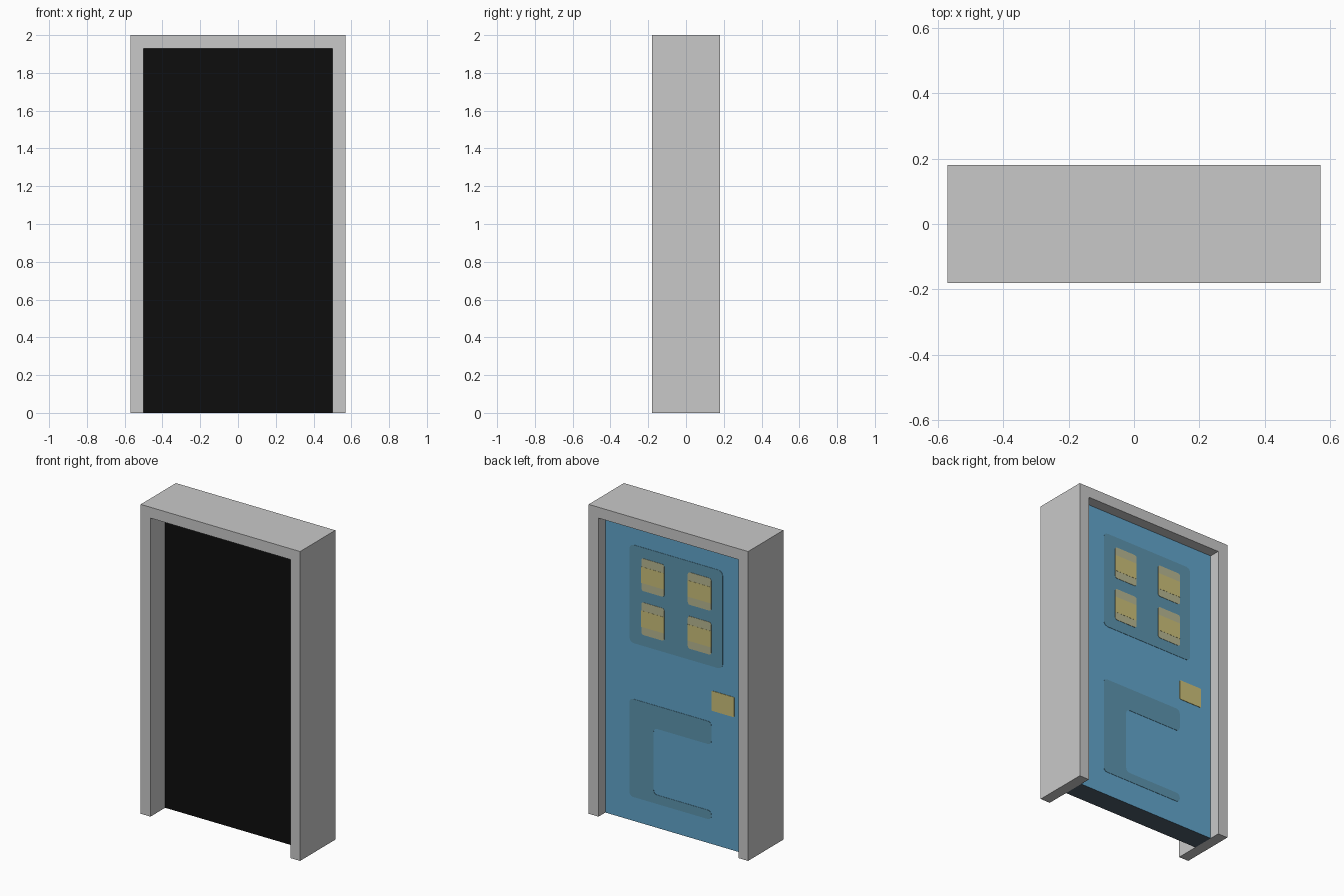
import bpy, bmesh, math

if "Cube" in bpy.data.objects:
    bpy.data.objects.remove(bpy.data.objects["Cube"])


def material(name, rgb):
    """Flat colour from 0-255 sRGB values."""
    lin = [((c / 255 + 0.055) / 1.055) ** 2.4 for c in rgb]
    m = bpy.data.materials.new(name)
    m.diffuse_color = (*lin, 1)
    m.use_nodes = True
    m.node_tree.nodes["Principled BSDF"].inputs["Base Color"].default_value = m.diffuse_color
    return m


GREY = material("frame grey", (201, 201, 201))
BLACK = material("dark front", (13, 13, 13))
BLUE = material("door blue", (98, 166, 204))
TEAL = material("panel teal", (92, 149, 175))
YELLOW = material("glass yellow", (204, 193, 122))
TAN = material("glass tan", (184, 184, 147))
SLATE = material("edge slate", (78, 93, 107))

DOOR_FRONT, DOOR_BACK = -0.03, 0.11


def slab(name, outline, y0, y1, *mats):
    """Extrude an x-z outline from y0 to y1."""
    bm = bmesh.new()
    face = bm.faces.new([bm.verts.new((x, y0, z)) for x, z in outline])
    ext = bmesh.ops.extrude_face_region(bm, geom=[face])["geom"]
    for v in ext:
        if isinstance(v, bmesh.types.BMVert):
            v.co.y = y1
    bmesh.ops.recalc_face_normals(bm, faces=bm.faces)
    mesh = bpy.data.meshes.new(name)
    bm.to_mesh(mesh)
    bm.free()
    for m in mats:
        mesh.materials.append(m)
    obj = bpy.data.objects.new(name, mesh)
    bpy.context.collection.objects.link(obj)
    return obj


def rect(x0, x1, z0, z1):
    return [(x0, z0), (x1, z0), (x1, z1), (x0, z1)]


def rounded(points, r, steps=3):
    """Round every corner of a right-angled outline."""
    out = []
    n = len(points)
    for i, (x, z) in enumerate(points):
        ends = []
        for qx, qz in (points[i - 1], points[(i + 1) % n]):
            d = math.hypot(qx - x, qz - z)
            ends.append(((qx - x) / d * r, (qz - z) / d * r))
        (ax, az), (bx, bz) = ends
        for k in range(steps + 1):
            t = math.pi / 2 * k / steps
            a, b = 1 - math.sin(t), 1 - math.cos(t)
            out.append((x + ax * a + bx * b, z + az * a + bz * b))
    return out


def plate(name, outline, height, mat):
    return slab(name, outline, DOOR_BACK, DOOR_BACK + height, mat)


# Frame: two jambs and a lintel, open at the bottom
slab("door_frame",
     [(-0.57, 0), (-0.5, 0), (-0.5, 1.93), (0.5, 1.93),
      (0.5, 0), (0.57, 0), (0.57, 2), (-0.57, 2)],
     -0.18, 0.18, GREY)

# Door leaf: blue back, dark front, slate edges
door = slab("door", rect(-0.5, 0.5, 0, 1.93), DOOR_FRONT, DOOR_BACK,
            BLUE, BLACK, SLATE)
for p in door.data.polygons:
    p.material_index = 0 if p.normal.y > 0.5 else 1 if p.normal.y < -0.5 else 2

# Upper panel
plate("upper_panel", rounded(rect(-0.34, 0.326, 1.15, 1.785), 0.03), 0.002, TEAL)

# Lower C-shaped panel
plate("lower_panel",
      rounded([(0.326, 0.155), (0.326, 0.788), (-0.26, 0.788), (-0.26, 0.64),
               (0.154, 0.64), (0.154, 0.213), (-0.26, 0.213), (-0.26, 0.155)],
              0.025), 0.002, TEAL)

# Four window panes: tan with a yellow band
for col, (x0, x1) in (("left", (0.076, 0.24)), ("right", (-0.26, -0.092))):
    for row, z0 in (("upper", 1.506), ("lower", 1.222)):
        plate(f"{row}_{col}_pane", rounded(rect(x0, x1, z0, z0 + 0.21), 0.015),
              0.004, TAN)
        plate(f"{row}_{col}_pane_band", rect(x0, x1, z0 + 0.05, z0 + 0.155),
              0.005, YELLOW)

# Handle plate
plate("handle_plate", rounded(rect(-0.424, -0.26, 0.863, 0.992), 0.008),
      0.003, YELLOW)
